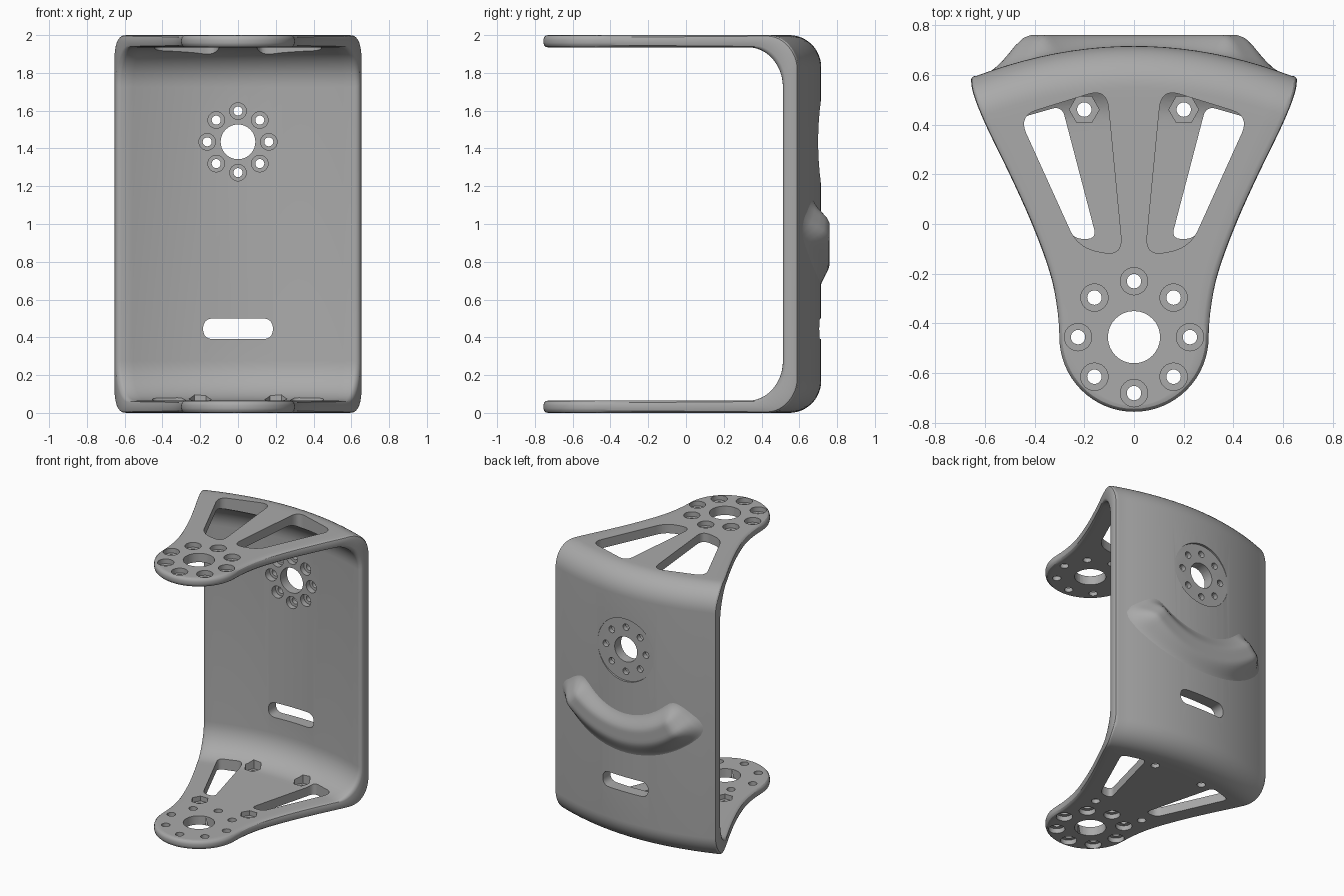
import bpy, bmesh
from math import sin, cos, pi, radians, sqrt
from mathutils import Matrix, Vector

cube = bpy.data.objects.get("Cube")
if cube:
    bpy.data.objects.remove(cube, do_unlink=True)

grey = bpy.data.materials.new("matte grey")
grey.use_nodes = True
grey.diffuse_color = (0.4, 0.4, 0.4, 1)
for node in grey.node_tree.nodes:
    if node.type == "BSDF_PRINCIPLED":
        node.inputs["Base Color"].default_value = grey.diffuse_color
        node.inputs["Roughness"].default_value = 0.6

BOW = 0.3            # curvature of the back plate
TIP_Y, TIP_R = -0.455, 0.3
RIM = 0.024          # edge rounding


def finish(bm, name):
    bmesh.ops.recalc_face_normals(bm, faces=bm.faces[:])
    mesh = bpy.data.meshes.new(name)
    bm.to_mesh(mesh)
    bm.free()
    obj = bpy.data.objects.new(name, mesh)
    bpy.context.collection.objects.link(obj)
    mesh.materials.append(grey)
    return obj


def activate(obj):
    bpy.ops.object.select_all(action="DESELECT")
    obj.select_set(True)
    bpy.context.view_layer.objects.active = obj


def skin(bm, rows, closed):
    """Join equal rows of points with quads."""
    grid = [[bm.verts.new(p) for p in row] for row in rows]
    n = len(grid[0])
    for a, b in zip(grid, grid[1:]):
        for i in range(n if closed else n - 1):
            j = (i + 1) % n
            bm.faces.new((a[i], a[j], b[j], b[i]))
    return grid


# Half width of the bracket against depth
OUTLINE = [(TIP_Y, TIP_R), (-0.33, 0.31), (-0.2, 0.337), (0, 0.41), (0.2, 0.5),
           (0.4, 0.597), (0.52, 0.645), (0.58, 0.655), (0.9, 0.655)]


def slope(i):
    if i in (0, len(OUTLINE) - 1):
        return 0
    (y0, x0), (y1, x1) = OUTLINE[i - 1], OUTLINE[i + 1]
    return (x1 - x0) / (y1 - y0)


def half_width(y):
    if y <= TIP_Y:
        return sqrt(max(0, TIP_R ** 2 - (y - TIP_Y) ** 2))
    for i in range(len(OUTLINE) - 1):
        (y0, x0), (y1, x1) = OUTLINE[i], OUTLINE[i + 1]
        if y <= y1:
            h = y1 - y0
            t = (y - y0) / h
            s = t * t * (3 - 2 * t)
            return (x0 + (x1 - x0) * s + h * slope(i) * t * (1 - t) ** 2
                    - h * slope(i + 1) * t * t * (1 - t))
    return OUTLINE[-1][1]


def edge_point(y0, inset):
    """Point on the rim for a bowed section whose middle is at y0."""
    x = 0
    for _ in range(30):
        x = half_width(y0 - BOW * x * x)
    y = y0 - BOW * x * x
    if y < TIP_Y:
        return x * (1 - inset / TIP_R), y - inset * (y - TIP_Y) / TIP_R
    return x - inset, y


def section(outer, inner):
    """Closed rounded cross-section between an outer and an inner middle point."""
    thick = (Vector(outer) - Vector(inner)).length

    def point(f, inset, u):
        y0 = inner[0] + (outer[0] - inner[0]) * f
        z = inner[1] + (outer[1] - inner[1]) * f
        x, y = edge_point(y0, inset)
        return (u * x, y + BOW * x * x * (1 - u * u), z)

    across = [i / 10 - 1 for i in range(21)]
    arc = [(RIM * (1 - sin(a)), RIM * (1 - cos(a)) / thick)
           for a in (pi / 6, pi / 3, pi / 2)]
    rim = [(1 - d, t) for t, d in arc] + [(d, t) for t, d in reversed(arc)]
    ring = [point(1, RIM, u) for u in across]
    ring += [point(f, t, 1) for f, t in rim]
    ring += [point(0, RIM, u) for u in reversed(across)]
    ring += [point(f, t, -1) for f, t in reversed(rim)]
    return ring


# U-shaped bracket: lower arm, bend, half of the back; then mirrored upward
LEG, BACK_OUT, BACK_IN = 0.065, 0.725, 0.637
R_OUT, R_IN = 0.17, 0.21
pairs = []
for i in range(17):
    a = i / 16 * pi / 2
    y = TIP_Y - TIP_R * cos(a) + BOW * (TIP_R * sin(a)) ** 2
    pairs.append(((y, 0), (y, LEG)))
start = pairs[-1][0][0]
for i in range(1, 20):
    s = i / 20
    pairs.append(((start + s * (BACK_OUT - R_OUT - start), 0),
                  (start + s * (BACK_IN - R_IN - start), LEG)))
for i in range(13):
    a = i / 12 * pi / 2
    pairs.append(((BACK_OUT - R_OUT * (1 - sin(a)), R_OUT * (1 - cos(a))),
                  (BACK_IN - R_IN * (1 - sin(a)), LEG + R_IN * (1 - cos(a)))))
pairs += [((o[0], 2 - o[1]), (i[0], 2 - i[1])) for o, i in reversed(pairs)]
bm = bmesh.new()
skin(bm, [section(o, i) for o, i in pairs], True)
bmesh.ops.remove_doubles(bm, verts=bm.verts[:], dist=1e-4)
bracket = finish(bm, "bracket")


def lathe(bm, profile, matrix, sides=24, hexagon=False):
    """Stepped round cutter; the wide step can be hexagonal."""
    wide = max(r for r, h in profile)
    rows = []
    for r, h in profile:
        row = []
        for k in range(sides):
            a = 2 * pi * k / sides
            q = r
            if hexagon and r == wide:
                q = r * cos(pi / 6) / cos(a % (pi / 3) - pi / 6)
            row.append(matrix @ Vector((q * cos(a), q * sin(a), h)))
        rows.append(row)
    grid = skin(bm, rows, True)
    bm.faces.new(grid[0])
    bm.faces.new(grid[-1])


def prism(bm, corners, radius, low, high, matrix=Matrix()):
    """Extruded polygon with rounded corners."""
    pts = []
    for i, c in enumerate(corners):
        c = Vector(c)
        p, q = Vector(corners[i - 1]), Vector(corners[(i + 1) % len(corners)])
        a, b = c + (p - c).normalized() * radius, c + (q - c).normalized() * radius
        for k in range(9):
            t = k / 8
            pts.append(a * (1 - t) ** 2 + c * 1.9 * t * (1 - t) + b * t * t
                       + (a + b) * 0.05 * t * (1 - t))
    grid = skin(bm, [[matrix @ Vector((p.x, p.y, h)) for p in pts]
                     for h in (low, high)], True)
    bm.faces.new(grid[0])
    bm.faces.new(grid[-1])


def bolt_circle(bm, base, radius, profile):
    for k in range(8):
        a = k * pi / 4
        spot = Matrix.Translation((radius * cos(a), radius * sin(a), 0))
        lathe(bm, profile, base @ spot)


holes = bmesh.new()
# Bolt circles and centre holes of both arms, counterbored from outside
lower = Matrix.Translation((0, TIP_Y, 0))
upper = Matrix.Translation((0, TIP_Y, 2)) @ Matrix.Rotation(pi, 4, "X")
for base in (lower, upper):
    bolt_circle(holes, base, 0.225, [(0.055, -0.1), (0.055, 0.035), (0.029, 0.035), (0.029, 0.2)])
    lathe(holes, [(0.105, -0.1), (0.105, 0.2)], base, 32)
# Tapered windows and nut pockets on each side
for s in (1, -1):
    top_window = [(0.045, -0.13), (0.225, -0.095), (0.465, 0.435), (0.11, 0.545)]
    low_window = [(0.15, -0.06), (0.245, -0.06), (0.465, 0.425), (0.29, 0.475)]
    prism(holes, [(s * x, y) for x, y in top_window], 0.075, 1.78, 2.1)
    prism(holes, [(s * x, y) for x, y in low_window], 0.04, -0.1, 0.22)
    for y in (0.46, -0.16):
        lathe(holes, [(0.029, -0.1), (0.029, 0.03), (0.06, 0.03), (0.06, 0.2)],
              Matrix.Translation((s * 0.2, y, 0)), hexagon=True)
# Back plate: hub holes and cable slot
to_back = Matrix.Rotation(-pi / 2, 4, "X")
HUB_Z = 1.435
hub = Matrix.Translation((0, 0, HUB_Z)) @ to_back
bolt_circle(holes, hub, 0.163, [(0.044, 0.5), (0.044, 0.665), (0.024, 0.665), (0.024, 0.85)])
lathe(holes, [(0.092, 0.5), (0.092, 0.85)], hub, 32)
prism(holes, [(-0.185, -0.055), (0.185, -0.055), (0.185, 0.055), (-0.185, 0.055)],
      0.054, 0.5, 0.85, Matrix.Translation((0, 0, 0.445)) @ to_back)
# Flat round seat on the outside of the back
seat = bmesh.new()
lathe(seat, [(0.23, 0.7), (0.23, 0.85)], hub, 48)

for bm, name in ((holes, "hole_cutter"), (seat, "seat_cutter")):
    cutter = finish(bm, name)
    cutter.hide_render = True
    activate(bracket)
    mod = bracket.modifiers.new(name, "BOOLEAN")
    mod.operation, mod.solver, mod.object = "DIFFERENCE", "EXACT", cutter
    bpy.ops.object.modifier_apply(modifier=mod.name)
    bpy.data.objects.remove(cutter, do_unlink=True)
activate(bracket)
bpy.ops.object.shade_smooth_by_angle(angle=radians(30))


# Curved raised rib below the hub
def ramp(t):
    t = max(0, min(1, t))
    return t * t * (3 - 2 * t)


rows = []
for i in range(45):
    a = radians(-55 + 110 * i / 44)
    row = []
    for k in range(21):
        v = k / 20
        r = 0.44 + 0.34 * v
        x, z = r * sin(a), HUB_Z - r * cos(a)
        base = BACK_OUT - BOW * x * x - 0.015
        lift = ramp(min(v / 0.38, (1 - v) / 0.4)) * ramp((radians(55) - abs(a)) / radians(15))
        row.append((x, base + (0.76 - base) * lift, z))
    rows.append(row)
bm = bmesh.new()
skin(bm, rows, False)
rib = finish(bm, "curved_rib")
if sum(p.normal.y for p in rib.data.polygons) < 0:
    rib.data.flip_normals()
activate(rib)
bpy.ops.object.shade_smooth_by_angle(angle=radians(50))
